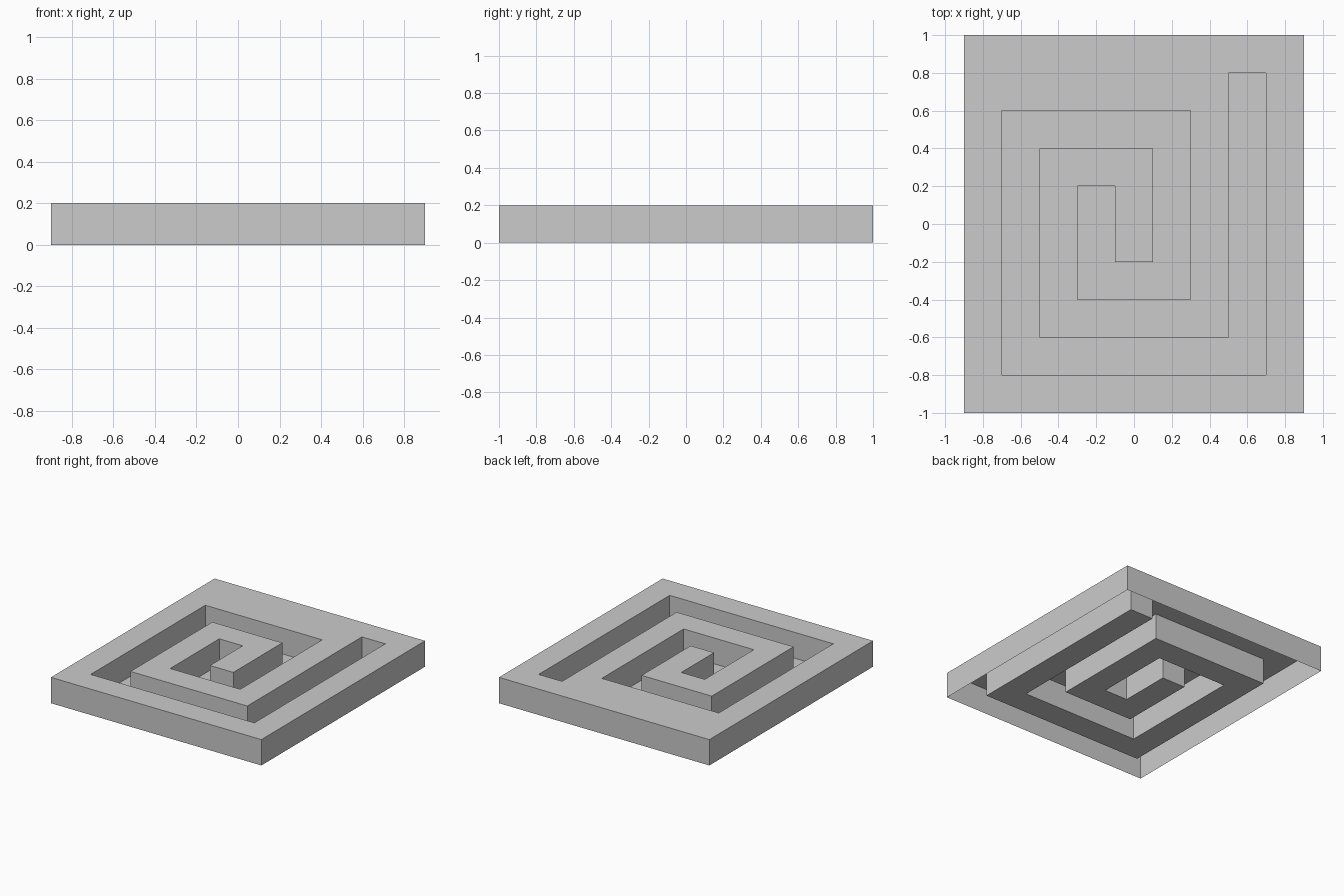
import bpy, bmesh

if "Cube" in bpy.data.objects:
    bpy.data.objects.remove(bpy.data.objects["Cube"])

CELL, HEIGHT = 0.2, 0.2
NX, NY = 9, 10

# Corner cells (column, row) of the one-cell-wide spiral groove
turns = [(7, 8), (7, 1), (1, 1), (1, 7), (5, 7), (5, 3), (3, 3), (3, 5)]
groove = {turns[0]}
for (x0, y0), (x1, y1) in zip(turns, turns[1:]):
    steps = max(abs(x1 - x0), abs(y1 - y0))
    for s in range(1, steps + 1):
        groove.add((x0 + (x1 - x0) * s // steps, y0 + (y1 - y0) * s // steps))

bm = bmesh.new()
verts = {}


def vert(i, j, z):
    if (i, j, z) not in verts:
        verts[i, j, z] = bm.verts.new(((i - NX / 2) * CELL, (j - NY / 2) * CELL, z))
    return verts[i, j, z]


def level(c):
    # Groove floor is at the ground; outside the plate counts as ground too
    inside = 0 <= c[0] < NX and 0 <= c[1] < NY
    return HEIGHT if inside and c not in groove else 0.0


# Top surface and groove floor, with a wall wherever a raised cell meets a low one
for i in range(NX):
    for j in range(NY):
        z = level((i, j))
        ring = [(i, j), (i + 1, j), (i + 1, j + 1), (i, j + 1)]
        bm.faces.new([vert(*p, z) for p in ring])
        if z == 0.0:
            continue
        for k, (dx, dy) in enumerate([(0, -1), (1, 0), (0, 1), (-1, 0)]):
            if level((i + dx, j + dy)) == 0.0:
                a, b = ring[k], ring[(k + 1) % 4]
                bm.faces.new([vert(*a, 0.0), vert(*b, 0.0), vert(*b, z), vert(*a, z)])

# Underside of the plate stays open; only the groove has a floor
mesh = bpy.data.meshes.new("spiral_groove_plate")
bm.to_mesh(mesh)
bm.free()
obj = bpy.data.objects.new("spiral_groove_plate", mesh)
bpy.context.collection.objects.link(obj)
